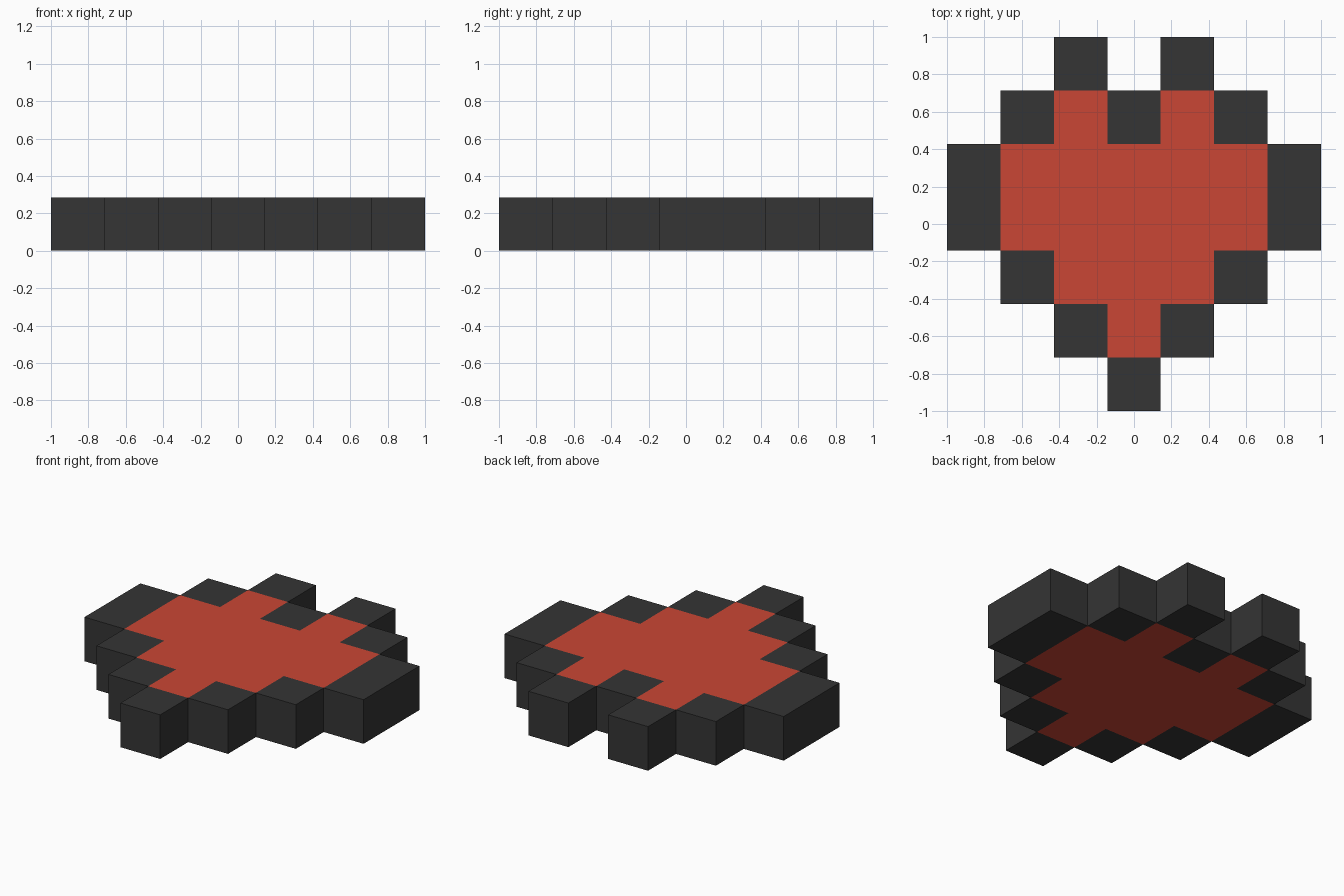
import bpy
import bmesh
from mathutils import Matrix, Vector

if "Cube" in bpy.data.objects:
    bpy.data.objects.remove(bpy.data.objects["Cube"])

CELL = 2 / 7

# Pixel pattern, back row first: D = dark border, R = red fill
PATTERN = [
    "..D.D..",
    ".DRDRD.",
    "DRRRRRD",
    "DRRRRRD",
    ".DRRRD.",
    "..DRD..",
    "...D...",
]


def make_material(name, color):
    mat = bpy.data.materials.new(name)
    mat.diffuse_color = (*color, 1)
    mat.use_nodes = True
    mat.node_tree.nodes["Principled BSDF"].inputs["Base Color"].default_value = mat.diffuse_color
    return mat


def build_blocks(name, key, mat):
    """One cube for every cell of the pattern that matches key."""
    bm = bmesh.new()
    for row, line in enumerate(PATTERN):
        for col, char in enumerate(line):
            if char == key:
                center = Vector(((col - 3) * CELL, (3 - row) * CELL, CELL / 2))
                bmesh.ops.create_cube(bm, size=CELL, matrix=Matrix.Translation(center))
    mesh = bpy.data.meshes.new(name)
    bm.to_mesh(mesh)
    bm.free()
    mesh.materials.append(mat)
    obj = bpy.data.objects.new(name, mesh)
    bpy.context.collection.objects.link(obj)
    return obj


# Dark stepped border and red centre
build_blocks("heart_border", "D", make_material("charcoal", (0.035, 0.035, 0.035)))
build_blocks("heart_fill", "R", make_material("red", (0.59, 0.062, 0.035)))
